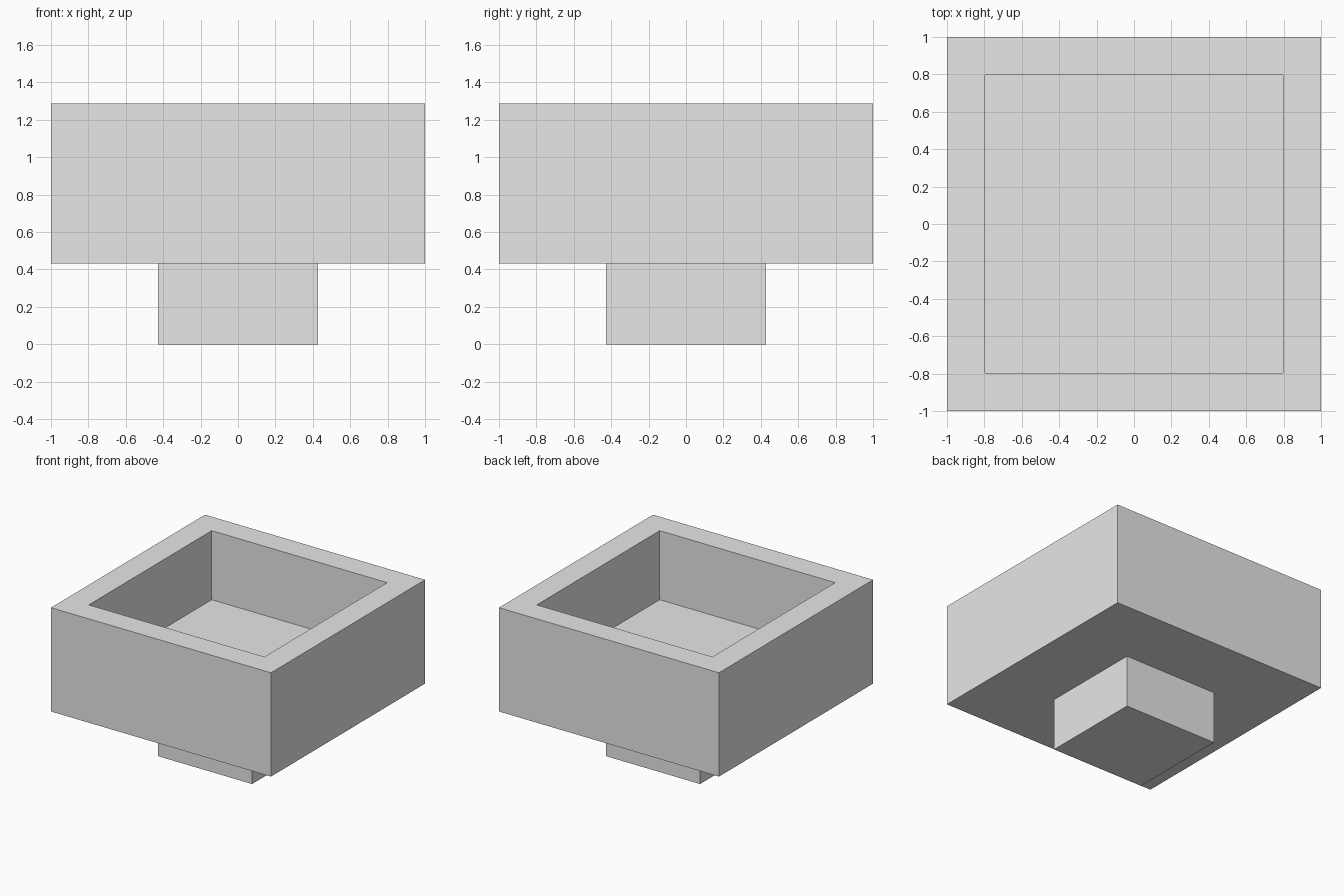
import bpy
import bmesh
from mathutils import Matrix

if "Cube" in bpy.data.objects:
    bpy.data.objects.remove(bpy.data.objects["Cube"])

FOOT_HALF, FOOT_TOP = 0.427, 0.433   # square foot
BOX_HALF, BOX_TOP = 1.0, 1.286       # open planter box
WALL = 0.286                         # wall and floor thickness

grey = bpy.data.materials.new("plain_grey")
grey.diffuse_color = (0.8, 0.8, 0.8, 1.0)
grey.use_nodes = True
grey.node_tree.nodes["Principled BSDF"].inputs["Base Color"].default_value = grey.diffuse_color


def square_block(bm, half, z0, z1):
    """Add a square block between two heights."""
    size = Matrix.Diagonal((2 * half, 2 * half, z1 - z0, 1))
    place = Matrix.Translation((0, 0, (z0 + z1) / 2))
    bmesh.ops.create_cube(bm, size=1, matrix=place @ size)


def finish(bm, name):
    mesh = bpy.data.meshes.new(name)
    bm.to_mesh(mesh)
    bm.free()
    mesh.materials.append(grey)
    bpy.context.collection.objects.link(bpy.data.objects.new(name, mesh))


# Box: inset the top face, then sink it to form the square cavity
bm = bmesh.new()
square_block(bm, BOX_HALF, FOOT_TOP, BOX_TOP)
top = max(bm.faces, key=lambda f: f.calc_center_median().z)
bmesh.ops.inset_region(bm, faces=[top], thickness=WALL)
sunk = bmesh.ops.extrude_discrete_faces(bm, faces=[top])["faces"][0]
bmesh.ops.translate(bm, verts=sunk.verts,
                    vec=(0, 0, FOOT_TOP + WALL - BOX_TOP))
bmesh.ops.recalc_face_normals(bm, faces=bm.faces)
finish(bm, "planter_box")

# Foot: solid square pedestal under the box
bm = bmesh.new()
square_block(bm, FOOT_HALF, 0, FOOT_TOP)
finish(bm, "foot")
